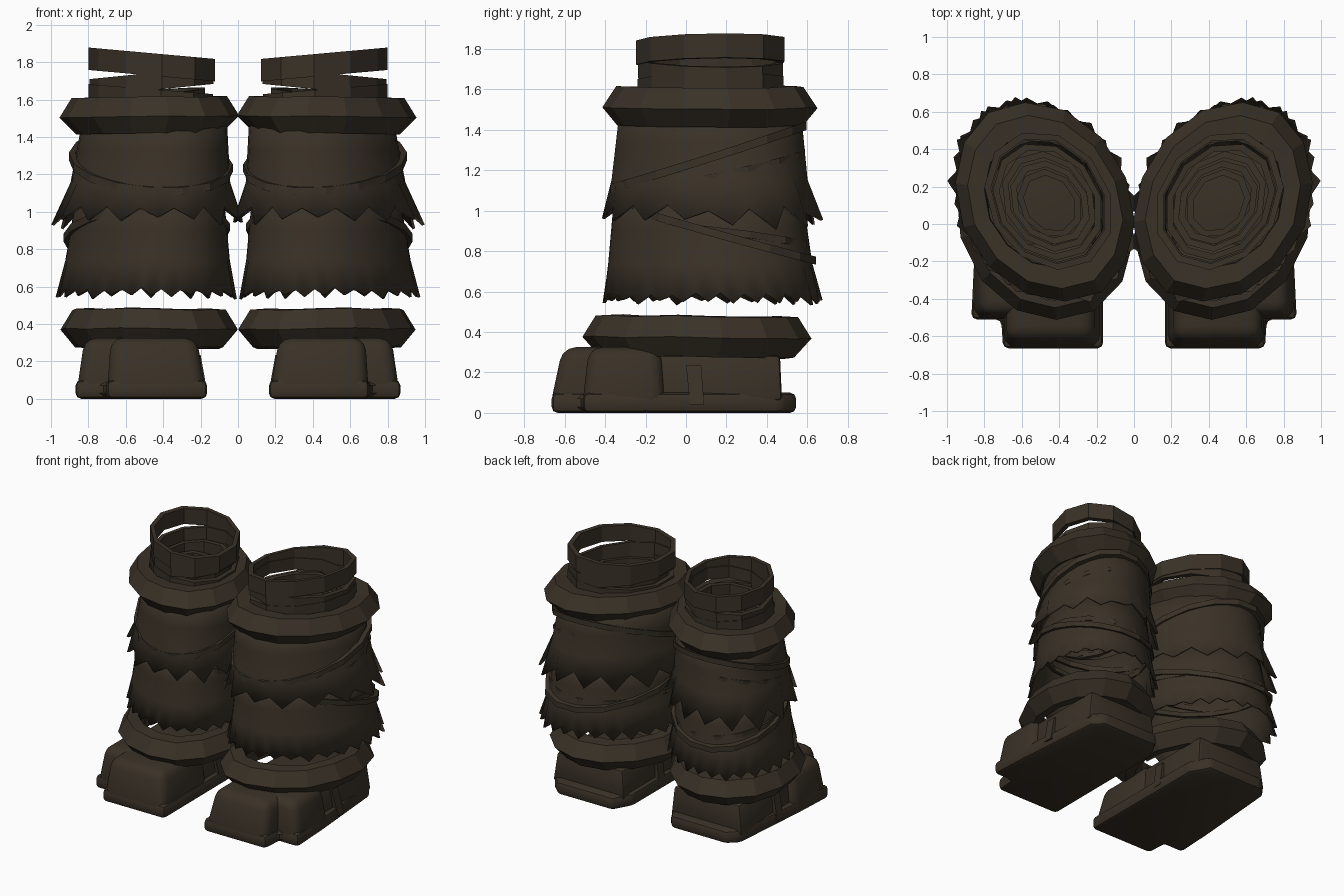
import bpy, bmesh, math, random

if "Cube" in bpy.data.objects:
    bpy.data.objects.remove(bpy.data.objects["Cube"])

random.seed(4)
leather = bpy.data.materials.new("dark_brown_leather")
leather.diffuse_color = (0.042, 0.031, 0.020, 1)
leather.use_nodes = True
leather.node_tree.nodes["Principled BSDF"].inputs["Base Color"].default_value = leather.diffuse_color
SKEW = 0.2  # the legs are ovals leaning outwards at the back


def finish(name, bm, smooth=False):
    """Make an object from the bmesh."""
    bmesh.ops.recalc_face_normals(bm, faces=bm.faces)
    me = bpy.data.meshes.new(name)
    bm.to_mesh(me)
    bm.free()
    ob = bpy.data.objects.new(name, me)
    bpy.context.collection.objects.link(ob)
    me.materials.append(leather)
    if smooth:
        bpy.ops.object.select_all(action='DESELECT')
        ob.select_set(True)
        bpy.context.view_layer.objects.active = ob
        bpy.ops.object.shade_smooth_by_angle(angle=math.radians(32))
    return ob


def mirror(ob):
    m = ob.modifiers.new("other_leg", 'MIRROR')
    m.use_axis = (True, False, False)
    return ob


def ring(name, cx, cy, profile, n=12, tilt=(0, 0), wobble=0.0, turn=0.0, skew=SKEW, taper=0.0):
    """Closed cross-section of (rx, ry, z) swept round an oval, optionally tilted."""
    bm = bmesh.new()
    rows = []
    for i in range(n):
        a = 2 * math.pi * i / n + turn
        k = 1 + random.uniform(-wobble, wobble)
        dz = random.uniform(-wobble, wobble) * 0.4
        row = []
        for rx, ry, z in profile:
            x, y = rx * k * math.cos(a), ry * k * math.sin(a + skew)
            lift = tilt[0] * x + tilt[1] * y
            s = 1 - taper * lift
            row.append(bm.verts.new((cx + x * s, cy + y * s, z + dz + lift)))
        rows.append(row)
    m = len(profile)
    for i in range(n):
        p, q = rows[i], rows[(i + 1) % n]
        for j in range(m):
            bm.faces.new((p[j], q[j], q[(j + 1) % m], p[(j + 1) % m]))
    return mirror(finish(name, bm))


def band(name, cx, cy, rx, ry, z, h, t, tilt, n=12, turn=0.0, taper=0.0):
    """Flat strap wrapped round the leg."""
    return ring(name, cx, cy, [(rx, ry, z - h / 2), (rx, ry, z + h / 2),
                               (rx - t, ry - t, z + h / 2), (rx - t, ry - t, z - h / 2)],
                n, tilt, turn=turn, taper=taper)


def skirt(name, top, bottom, n, jag, flare):
    """Tapered sleeve with a torn zigzag hem; top and bottom are (cx, cy, rx, ry, z)."""
    bm = bmesh.new()
    rows = []
    for i in range(n):
        a = 2 * math.pi * i / n
        side = 0.45 + 0.6 * abs(math.cos(a)) + 0.25 * max(0, math.sin(a))
        tip = i % 2 == 0
        row = []
        for j in range(4):
            f = j / 3
            cx, cy, rx, ry, z = [u + (v - u) * f for u, v in zip(top, bottom)]
            k = 1.0
            if j == 3:
                z += -jag * side * random.uniform(0.4, 1.2) if tip else jag * random.uniform(0.2, 0.8)
                k += flare * side * random.uniform(0.6, 1.0) if tip else 0
            row.append(bm.verts.new((cx + rx * k * math.cos(a),
                                     cy + ry * k * math.sin(a + SKEW), z)))
        rows.append(row)
    for i in range(n):
        p, q = rows[i], rows[(i + 1) % n]
        for j in range(3):
            bm.faces.new((p[j], p[j + 1], q[j + 1], q[j]))
    ob = finish(name, bm, True)
    s = ob.modifiers.new("thickness", 'SOLIDIFY')
    s.thickness = 0.015
    s.offset = -1
    return mirror(ob)


def block(name, low, high, z0, z1, bevel, segments=3):
    """Bevelled prism between two outlines with equal point counts."""
    bm = bmesh.new()
    a = [bm.verts.new((x, y, z0)) for x, y in low]
    b = [bm.verts.new((x, y, z1)) for x, y in high]
    bm.faces.new(a)
    bm.faces.new(b)
    for i in range(len(a)):
        j = (i + 1) % len(a)
        bm.faces.new((a[i], a[j], b[j], b[i]))
    bmesh.ops.recalc_face_normals(bm, faces=bm.faces)
    if bevel:
        bmesh.ops.bevel(bm, geom=bm.edges[:], offset=bevel, segments=segments,
                        profile=0.5, affect='EDGES', clamp_overlap=True)
    return mirror(finish(name, bm, True))


def rect(x0, x1, y0, y1):
    return [(x0, y0), (x1, y0), (x1, y1), (x0, y1)]


# Shoe: stepped sole, big toe, outer toes, heel body and side strap
sole = [(0.165, -0.665), (0.70, -0.665), (0.71, -0.51), (0.87, -0.51),
        (0.855, -0.2), (0.80, 0.47), (0.72, 0.545), (0.25, 0.545), (0.17, 0.4)]
block("sole", sole, sole, 0.0, 0.1, 0.03, 2)
block("big_toe", rect(0.17, 0.70, -0.675, -0.1), rect(0.22, 0.68, -0.61, -0.1), 0.02, 0.325, 0.065)
block("outer_toes", rect(0.5, 0.865, -0.515, -0.1), rect(0.5, 0.82, -0.48, -0.12), 0.02, 0.325, 0.065)
block("heel_body", rect(0.2, 0.81, -0.2, 0.475), rect(0.22, 0.78, -0.2, 0.465), 0.06, 0.285, 0.02, 2)
block("shoe_strap", rect(0.165, 0.845, 0.02, 0.09), rect(0.2, 0.80, 0.0, 0.075), 0.04, 0.235, 0)

# Padded cuffs at the ankle and below the knee
ring("ankle_cuff", 0.475, 0.05, [(0.48, 0.565, 0.37), (0.415, 0.50, 0.475), (0.34, 0.40, 0.48),
                                 (0.31, 0.36, 0.38), (0.34, 0.40, 0.28), (0.40, 0.48, 0.275)],
     14, tilt=(0.01, -0.01), wobble=0.012, turn=0.1, skew=0.13)
ring("knee_cuff", 0.475, 0.115, [(0.48, 0.535, 1.51), (0.415, 0.465, 1.615), (0.325, 0.355, 1.61),
                                 (0.32, 0.35, 1.51), (0.35, 0.40, 1.42), (0.39, 0.46, 1.42)],
     14, tilt=(-0.01, 0.0), wobble=0.012)

# Torn sleeves
skirt("lower_sleeve", (0.47, 0.11, 0.395, 0.465, 1.08), (0.49, 0.125, 0.462, 0.525, 0.57), 54, 0.034, 0.07)
skirt("upper_sleeve", (0.445, 0.12, 0.385, 0.45, 1.5), (0.48, 0.115, 0.448, 0.505, 0.985), 30, 0.06, 0.15)

# Slanted straps round the sleeves, standing out at the sides
band("upper_strap", 0.47, 0.132, 0.438, 0.494, 1.265, 0.042, 0.035, (0, 0.32), 16, taper=0.29)
band("crossing_strap", 0.468, 0.12, 0.425, 0.484, 1.19, 0.03, 0.03, (-0.06, 0.22), 16, 0.2, taper=0.29)
band("lower_strap", 0.485, 0.135, 0.445, 0.497, 0.89, 0.04, 0.03, (0, -0.28), 16, taper=0.29)
band("lower_crossing_strap", 0.48, 0.13, 0.435, 0.48, 0.87, 0.035, 0.03, (0.08, -0.12), 14, 0.2, taper=0.29)

# Zigzag wrapping at the top, getting tighter down inside the leg
band("top_wrap", 0.455, 0.125, 0.345, 0.372, 1.787, 0.12, 0.035, (0.09, 0), 11)
band("second_wrap", 0.455, 0.125, 0.338, 0.364, 1.697, 0.092, 0.035, (-0.10, 0.0), 11)
band("third_wrap", 0.46, 0.125, 0.34, 0.366, 1.605, 0.10, 0.035, (0.08, 0), 11)
band("inner_wrap", 0.46, 0.12, 0.295, 0.315, 1.58, 0.12, 0.035, (-0.08, 0.04), 11)
band("lower_inner_wrap", 0.455, 0.12, 0.255, 0.27, 1.50, 0.12, 0.035, (0.08, 0.0), 10, 0.2)
band("deep_wrap", 0.45, 0.115, 0.215, 0.225, 1.42, 0.12, 0.035, (-0.08, 0.0), 10, 0.2)
band("deepest_wrap", 0.45, 0.11, 0.175, 0.185, 1.34, 0.12, 0.035, (0.06, 0.04), 9)
